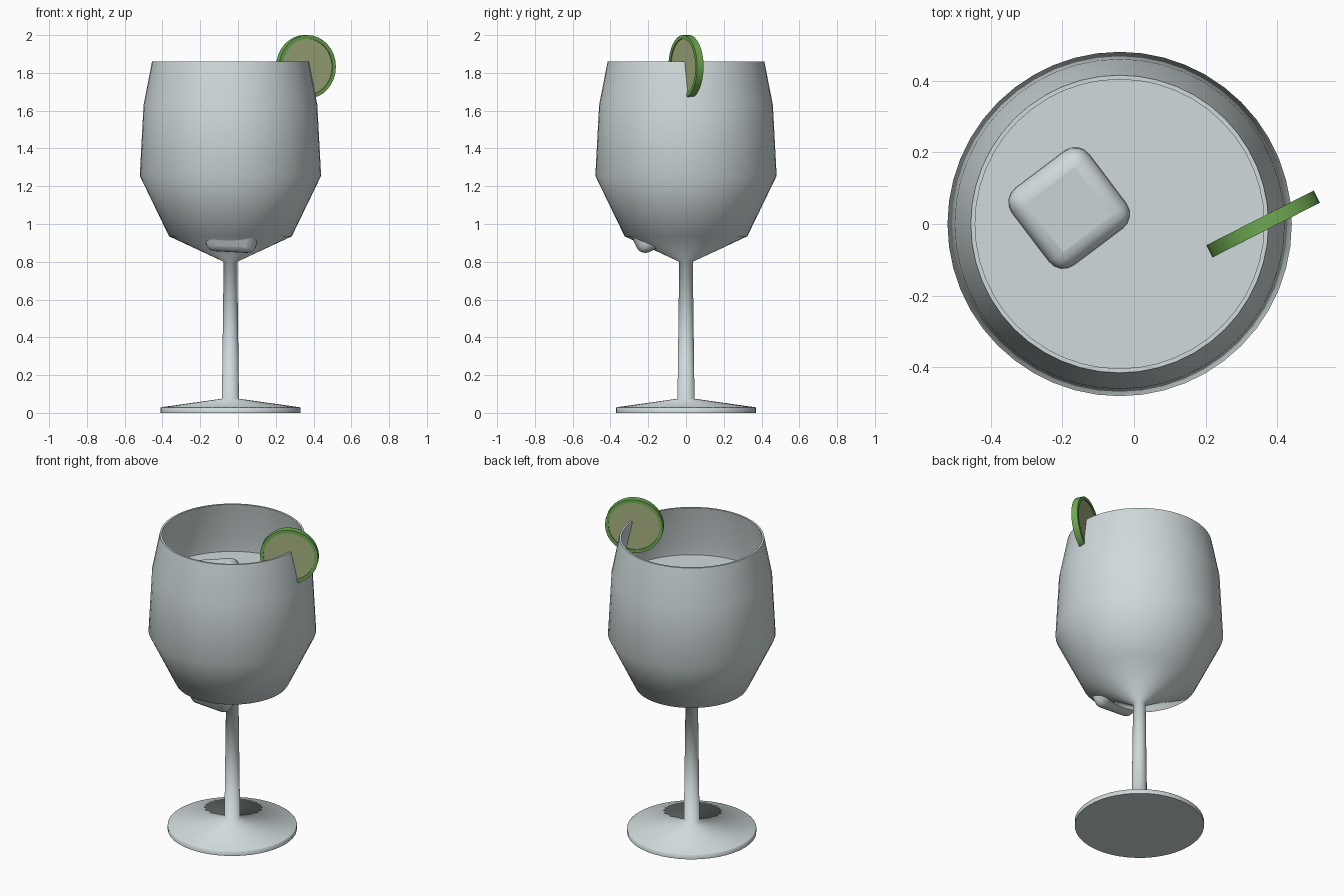
import bpy, bmesh, math
from mathutils import Vector, Euler

if "Cube" in bpy.data.objects:
    bpy.data.objects.remove(bpy.data.objects["Cube"])

CX = -0.04  # glass axis


def material(name, rgb):
    m = bpy.data.materials.new(name)
    m.diffuse_color = (*rgb, 1.0)
    m.use_nodes = True
    m.node_tree.nodes["Principled BSDF"].inputs["Base Color"].default_value = m.diffuse_color
    return m


CLEAR = material("pale_glass", (0.63, 0.70, 0.71))
RIND = material("rind_green", (0.156, 0.40, 0.084))
FLESH = material("flesh_green", (0.386, 0.445, 0.216))


def finish(name, bm, mat, loc):
    mesh = bpy.data.meshes.new(name)
    bm.to_mesh(mesh)
    bm.free()
    mesh.materials.append(mat)
    ob = bpy.data.objects.new(name, mesh)
    ob.location = loc
    bpy.context.collection.objects.link(ob)
    return ob


def lathe(name, profile, mat, loc=(0, 0, 0), steps=48, smooth_angle=None):
    """Spin (radius, height) points around z; horizontal faces stay flat."""
    bm = bmesh.new()
    verts = [bm.verts.new((r, 0, z)) for r, z in profile]
    edges = [bm.edges.new(p) for p in zip(verts, verts[1:])]
    bmesh.ops.spin(bm, geom=verts + edges, cent=(0, 0, 0), axis=(0, 0, 1),
                   angle=math.tau, steps=steps, use_duplicate=False)
    bmesh.ops.remove_doubles(bm, verts=bm.verts[:], dist=1e-4)
    bmesh.ops.recalc_face_normals(bm, faces=bm.faces[:])
    for f in bm.faces:
        f.smooth = abs(f.normal.z) < 0.999
    return finish(name, bm, mat, loc)


def ice(name, loc, rot, size=0.27, radius=0.05):
    """Cube with rounded edges."""
    bm = bmesh.new()
    bmesh.ops.create_cube(bm, size=size)
    bmesh.ops.bevel(bm, geom=bm.edges[:], offset=radius, segments=4,
                    profile=0.5, affect='EDGES')
    for f in bm.faces:
        f.smooth = f.calc_area() < (size - 2 * radius) ** 2 * 0.9
    ob = finish(name, bm, CLEAR, loc)
    ob.rotation_euler = Euler([math.radians(a) for a in rot])
    return ob


# Goblet: foot, stem, outer bowl, rim and inner bowl in one profile
lathe("goblet", [
    (0, 0), (0.37, 0), (0.37, 0.027), (0.366, 0.03), (0.045, 0.075),
    (0.036, 0.80), (0.325, 0.935), (0.48, 1.255), (0.46, 1.63),
    (0.415, 1.86), (0.403, 1.86), (0.448, 1.628), (0.468, 1.258),
    (0.316, 0.945), (0.03, 0.815), (0, 0.815)], CLEAR, (CX, 0, 0))

# Drink filling the bowl
lathe("drink", [
    (0, 0.81), (0.03, 0.81), (0.32, 0.942), (0.472, 1.257),
    (0.457, 1.54), (0, 1.54)], CLEAR, (CX, 0, 0))

# Ice cubes: one floating, one sunk against the bowl
ice("floating_ice", (-0.18, 0.05, 1.465), (3, -3, 37))
ice("sunken_ice", (-0.03, -0.175, 1.014), (25, 3, 0))

# Citrus slice on the rim, with recessed flesh
turn = Vector((math.sin(math.radians(27)), -math.cos(math.radians(27)), 0)).to_track_quat('Z', 'Y')
slice_pos = (0.36, 0, 1.832)
for name, profile, mat in (
    ("slice_rind", [(0.148, -0.019), (0.168, -0.019), (0.168, 0.019),
                    (0.148, 0.019), (0.148, -0.019)], RIND),
    ("slice_flesh", [(0, -0.013), (0.15, -0.013), (0.15, 0.013), (0, 0.013)], FLESH),
):
    ob = lathe(name, profile, mat, slice_pos, 32)
    ob.rotation_mode = 'QUATERNION'
    ob.rotation_quaternion = turn
